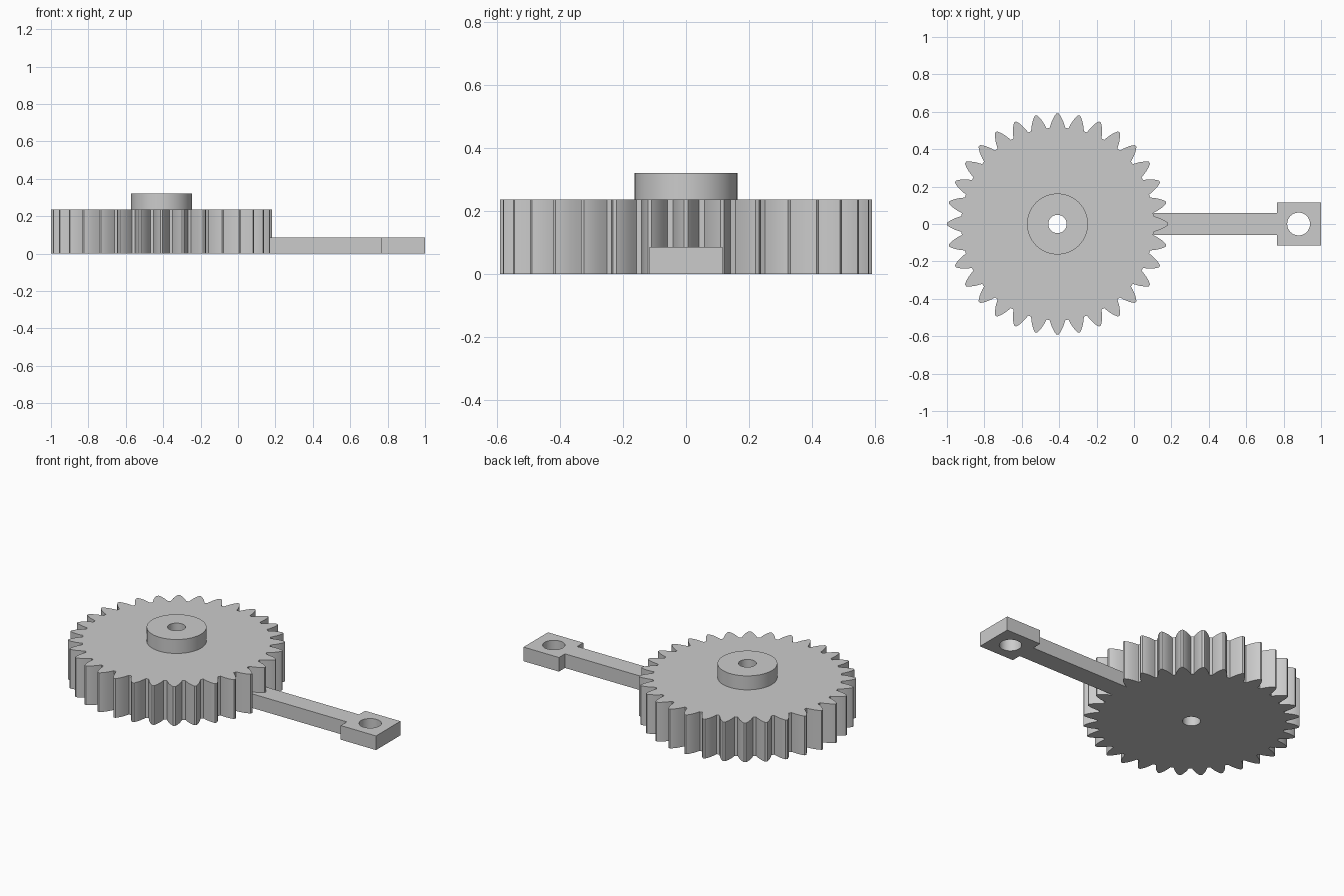
import bpy
import bmesh
from math import sin, cos, atan2, hypot, pi

if "Cube" in bpy.data.objects:
    bpy.data.objects.remove(bpy.data.objects["Cube"], do_unlink=True)

GEAR_X = -0.409
GEAR_H, HUB_H, ARM_H = 0.236, 0.32, 0.085
TEETH = 32

grey = bpy.data.materials.new("plain grey")
grey.use_nodes = True
colour = (0.6, 0.6, 0.6, 1)
grey.diffuse_color = colour
grey.node_tree.nodes["Principled BSDF"].inputs["Base Color"].default_value = colour


def prism(name, outline, z0, z1):
    """Extrude a closed xy outline from z0 to z1."""
    bm = bmesh.new()
    face = bm.faces.new([bm.verts.new((x, y, z0)) for x, y in outline])
    side = bmesh.ops.extrude_face_region(bm, geom=[face])
    tops = [v for v in side["geom"] if isinstance(v, bmesh.types.BMVert)]
    bmesh.ops.translate(bm, verts=tops, vec=(0, 0, z1 - z0))
    bmesh.ops.recalc_face_normals(bm, faces=bm.faces)
    mesh = bpy.data.meshes.new(name)
    bm.to_mesh(mesh)
    bm.free()
    obj = bpy.data.objects.new(name, mesh)
    bpy.context.collection.objects.link(obj)
    mesh.materials.append(grey)
    return obj


def circle(cx, r, n=64):
    return [(cx + r * cos(2 * pi * i / n), r * sin(2 * pi * i / n)) for i in range(n)]


def gear_outline():
    # half of one tooth: distance from centre, half width
    flank = [(0.513, 0.042), (0.53, 0.037), (0.55, 0.030),
             (0.57, 0.0205), (0.583, 0.012), (0.591, 0.006)]
    tooth = [(r, -w) for r, w in flank] + [(r, w) for r, w in reversed(flank)]
    points = []
    for i in range(TEETH):
        for r, w in tooth:
            a = 2 * pi * i / TEETH + atan2(w, r)
            d = hypot(r, w) if r < 0.58 else r
            points.append((GEAR_X + d * cos(a), d * sin(a)))
    return points


def cut(obj, cutter):
    """Subtract the cutter, then remove it."""
    cutter.hide_render = True
    mod = obj.modifiers.new("cut", "BOOLEAN")
    mod.operation = "DIFFERENCE"
    mod.solver = "EXACT"
    mod.object = cutter
    bpy.context.view_layer.objects.active = obj
    bpy.ops.object.modifier_apply(modifier=mod.name)
    bpy.data.objects.remove(cutter, do_unlink=True)


# Gear wheel and raised hub, with a through bore
gear = prism("gear_wheel", gear_outline(), 0, GEAR_H)
hub = prism("hub", circle(GEAR_X, 0.163), GEAR_H, HUB_H)
for part in (gear, hub):
    cut(part, prism("bore_cutter", circle(GEAR_X, 0.049), -0.1, 0.5))

# Arm with a square end plate, trimmed to fit between the teeth
half = [(0.05, 0.058), (0.765, 0.058), (0.765, 0.116), (1.0, 0.116)]
arm = prism("arm", half + [(x, -y) for x, y in reversed(half)], 0, ARM_H)
cut(arm, prism("gear_cutter", gear_outline(), -0.1, 0.5))
cut(arm, prism("hole_cutter", circle(0.88, 0.061), -0.1, 0.5))

# Smooth round walls, keep edges sharp
bpy.ops.object.select_all(action="DESELECT")
for part in (gear, hub, arm):
    part.select_set(True)
bpy.context.view_layer.objects.active = gear
bpy.ops.object.shade_smooth_by_angle(angle=0.45)
